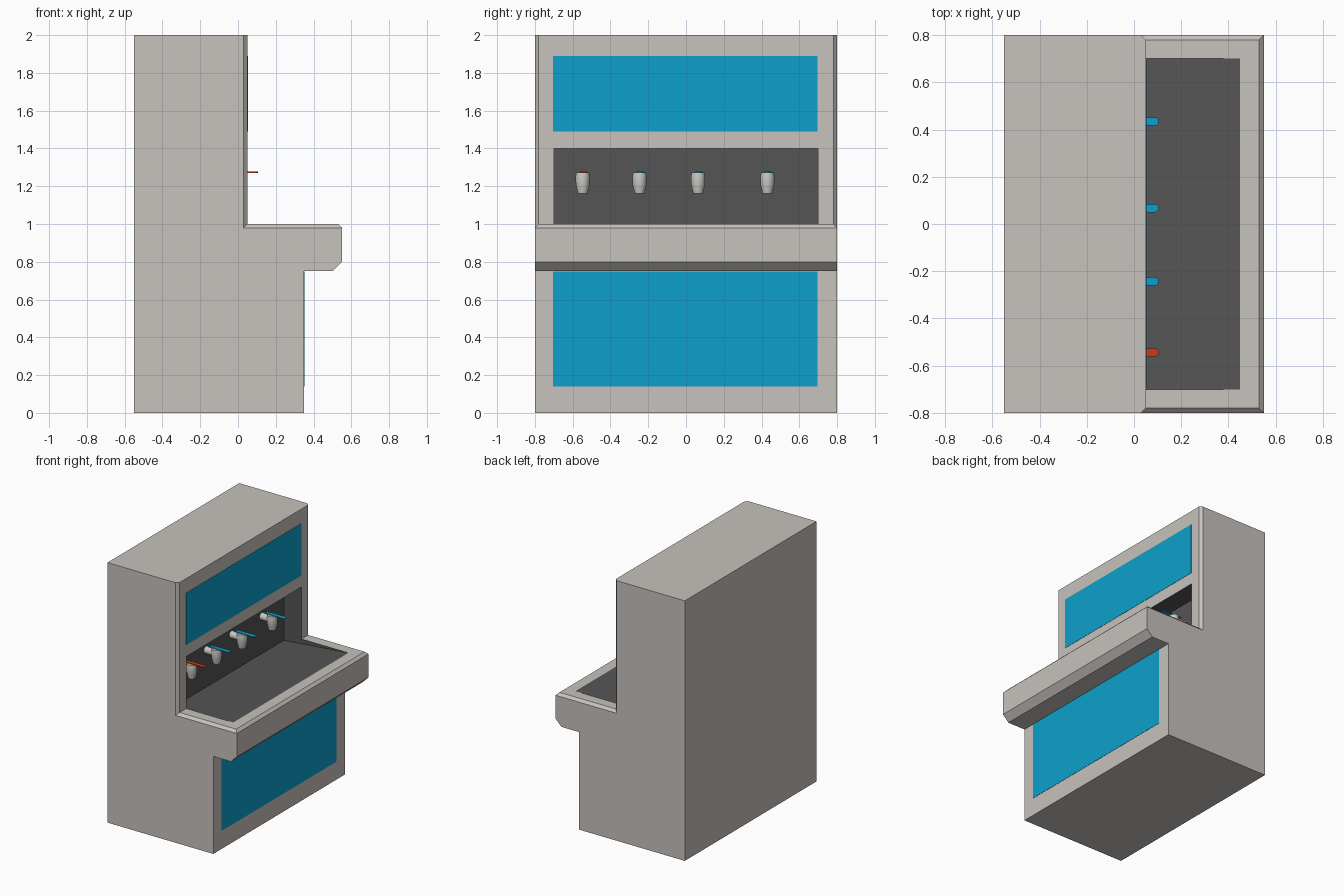
import bpy, bmesh, math

if "Cube" in bpy.data.objects:
    bpy.data.objects.remove(bpy.data.objects["Cube"])


def material(name, col):
    m = bpy.data.materials.new(name)
    m.diffuse_color = (*col, 1)
    m.use_nodes = True
    m.node_tree.nodes["Principled BSDF"].inputs["Base Color"].default_value = m.diffuse_color
    return m


GREY = material("casing_grey", (0.57, 0.54, 0.51))
DARK = material("recess_dark", (0.09, 0.09, 0.09))
BLUE = material("blue", (0.004, 0.35, 0.60))
RED = material("red", (0.62, 0.04, 0.008))
STEEL = material("tap_grey", (0.6, 0.58, 0.55))


def loft(name, rings, mat):
    """Skin equal-length closed rings of points and cap both ends."""
    bm = bmesh.new()
    vs = [[bm.verts.new(p) for p in r] for r in rings]
    n = len(rings[0])
    for a, b in zip(vs, vs[1:]):
        for i in range(n):
            j = (i + 1) % n
            bm.faces.new((a[i], a[j], b[j], b[i]))
    bm.faces.new(vs[0])
    bm.faces.new(vs[-1])
    bmesh.ops.remove_doubles(bm, verts=bm.verts, dist=1e-5)
    bmesh.ops.recalc_face_normals(bm, faces=bm.faces)
    me = bpy.data.meshes.new(name)
    bm.to_mesh(me)
    bm.free()
    ob = bpy.data.objects.new(name, me)
    bpy.context.collection.objects.link(ob)
    me.materials.append(mat)
    return ob


def activate(ob):
    bpy.ops.object.select_all(action='DESELECT')
    ob.select_set(True)
    bpy.context.view_layer.objects.active = ob


def box(name, lo, hi, mat):
    rect = [(lo[0], lo[1]), (hi[0], lo[1]), (hi[0], hi[1]), (lo[0], hi[1])]
    return loft(name, [[(x, y, z) for x, y in rect] for z in (lo[2], hi[2])], mat)


# casing: side profile with chamfered front and counter edges
base = [(-.55, 0), (.35, 0), (.35, .75), (.5, .75), (.55, .8), (.55, .98)]
outer = base + [(.55, .98), (.03, .98), (.03, 2), (-.55, 2)]
inner = base + [(.53, 1), (.05, 1), (.05, 2), (-.55, 2)]
casing = loft("casing", [[(x, y, z) for x, z in prof] for y, prof in
                         ((-.8, outer), (-.78, inner), (.78, inner), (.8, outer))], GREY)

# tap recess with sloping drain floor
cut = [(-.1, .95), (.461, 1.001), (.461, 1.4), (-.1, 1.4)]
cutter = loft("recess_cutter", [[(x, y, z) for x, z in cut] for y in (-.7, .7)], DARK)
cutter.hide_render = True
mod = casing.modifiers.new("recess", 'BOOLEAN')
mod.object = cutter
mod.operation = 'DIFFERENCE'
mod.solver = 'EXACT'
mod.material_mode = 'TRANSFER'
activate(casing)
bpy.ops.object.modifier_apply(modifier=mod.name)
bpy.data.objects.remove(cutter)

# coloured front panels
box("upper_panel", (.045, -.703, 1.49), (.052, .697, 1.89), BLUE)
box("lower_panel", (.345, -.703, .14), (.352, .697, .749), BLUE)


def circle(r, n=20):
    return [(r * math.cos(2 * math.pi * i / n), r * math.sin(2 * math.pi * i / n)) for i in range(n)]


# taps: wall pipe, tapered nozzle and flat lever
for k, (y, col) in enumerate(((-.547, RED), (-.246, BLUE), (.064, BLUE), (.431, BLUE)), 1):
    pipe = loft(f"tap_pipe_{k}", [[(x, y + a, 1.238 + b) for a, b in circle(.028)]
                                  for x in (-.105, -.01)], STEEL)
    nozzle = loft(f"tap_nozzle_{k}", [[(-.01 + a, y + b, z) for a, b in circle(r)] for r, z in
                  ((.034, 1.272), (.038, 1.25), (.036, 1.205), (.026, 1.162))], STEEL)
    for ob in (pipe, nozzle):
        activate(ob)
        bpy.ops.object.shade_smooth_by_angle(angle=math.radians(35))
    tip = [(.087 + .018 * math.cos(t), y + .003 + .018 * math.sin(t))
           for t in (math.radians(a) for a in range(-90, 91, 30))]
    lever = [(-.065, y - .011)] + tip + [(-.065, y + .017)]
    loft(f"tap_lever_{k}", [[(a, b, z) for a, b in lever] for z in (1.271, 1.277)], col)
